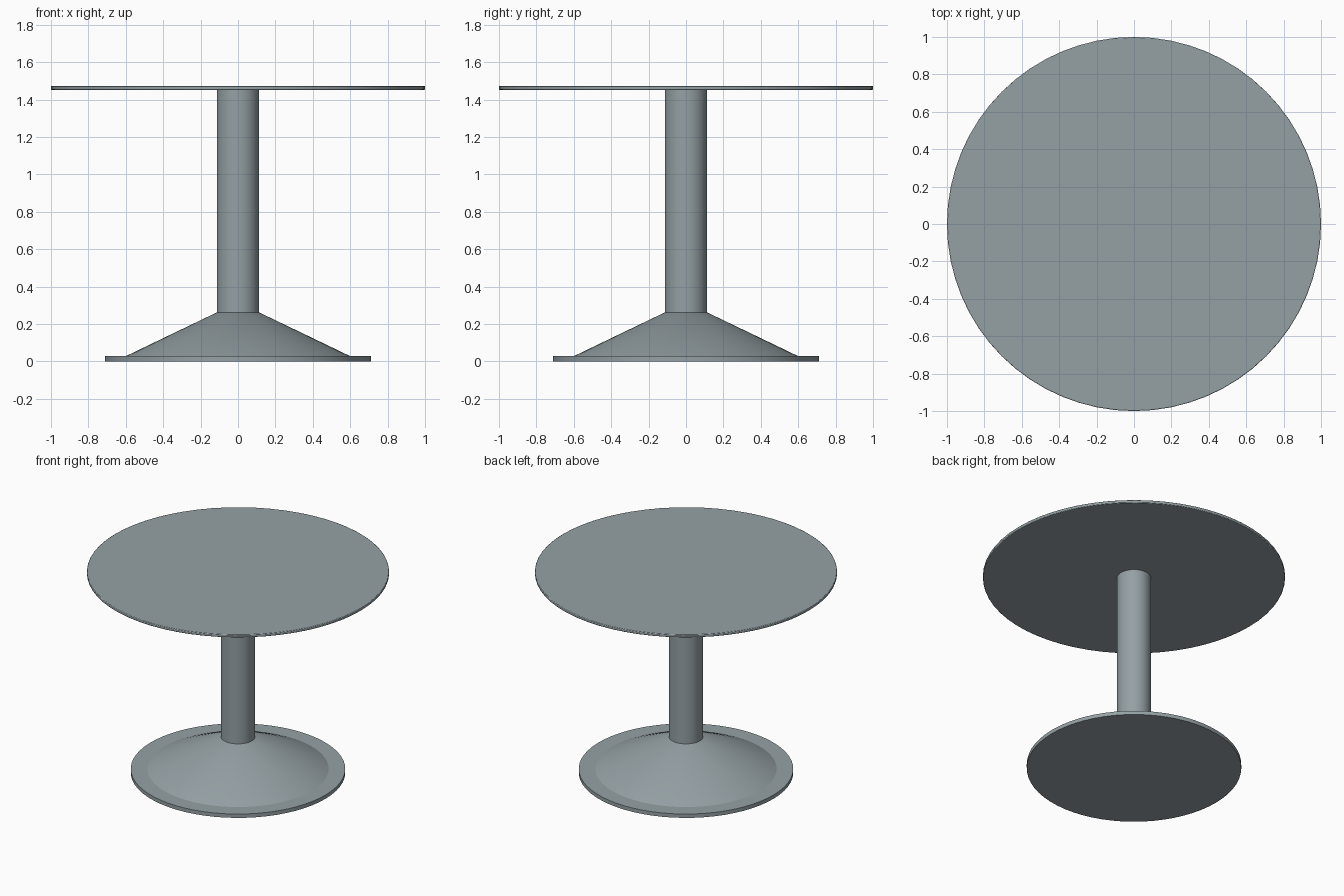
import bpy, math

if "Cube" in bpy.data.objects:
    bpy.data.objects.remove(bpy.data.objects["Cube"])

metal = bpy.data.materials.new("blue_grey_metal")
metal.diffuse_color = (0.30, 0.355, 0.375, 1.0)
metal.use_nodes = True
metal.node_tree.nodes["Principled BSDF"].inputs["Base Color"].default_value = metal.diffuse_color


def lathe_part(name, r_bottom, r_top, z0, z1, bevel=0.0):
    """Solid round part between two heights, smooth round the side."""
    bpy.ops.mesh.primitive_cone_add(
        vertices=64, radius1=r_bottom, radius2=r_top, depth=z1 - z0,
        location=(0, 0, (z0 + z1) / 2))
    obj = bpy.context.object
    obj.name = name
    obj.data.materials.append(metal)
    if bevel:
        mod = obj.modifiers.new("soft_edge", 'BEVEL')
        mod.width = bevel
        mod.segments = 2
        mod.limit_method = 'ANGLE'
    bpy.ops.object.shade_smooth_by_angle(angle=math.radians(35))
    return obj


# Floor plate
lathe_part("base_plate", 0.71, 0.71, 0.0, 0.028)
# Sloping skirt between plate and column
lathe_part("base_cone", 0.60, 0.113, 0.028, 0.262)
# Central column
lathe_part("column", 0.113, 0.113, 0.262, 1.452)
# Thin round top with slightly softened rim
lathe_part("table_top", 1.0, 1.0, 1.452, 1.473, bevel=0.004)
